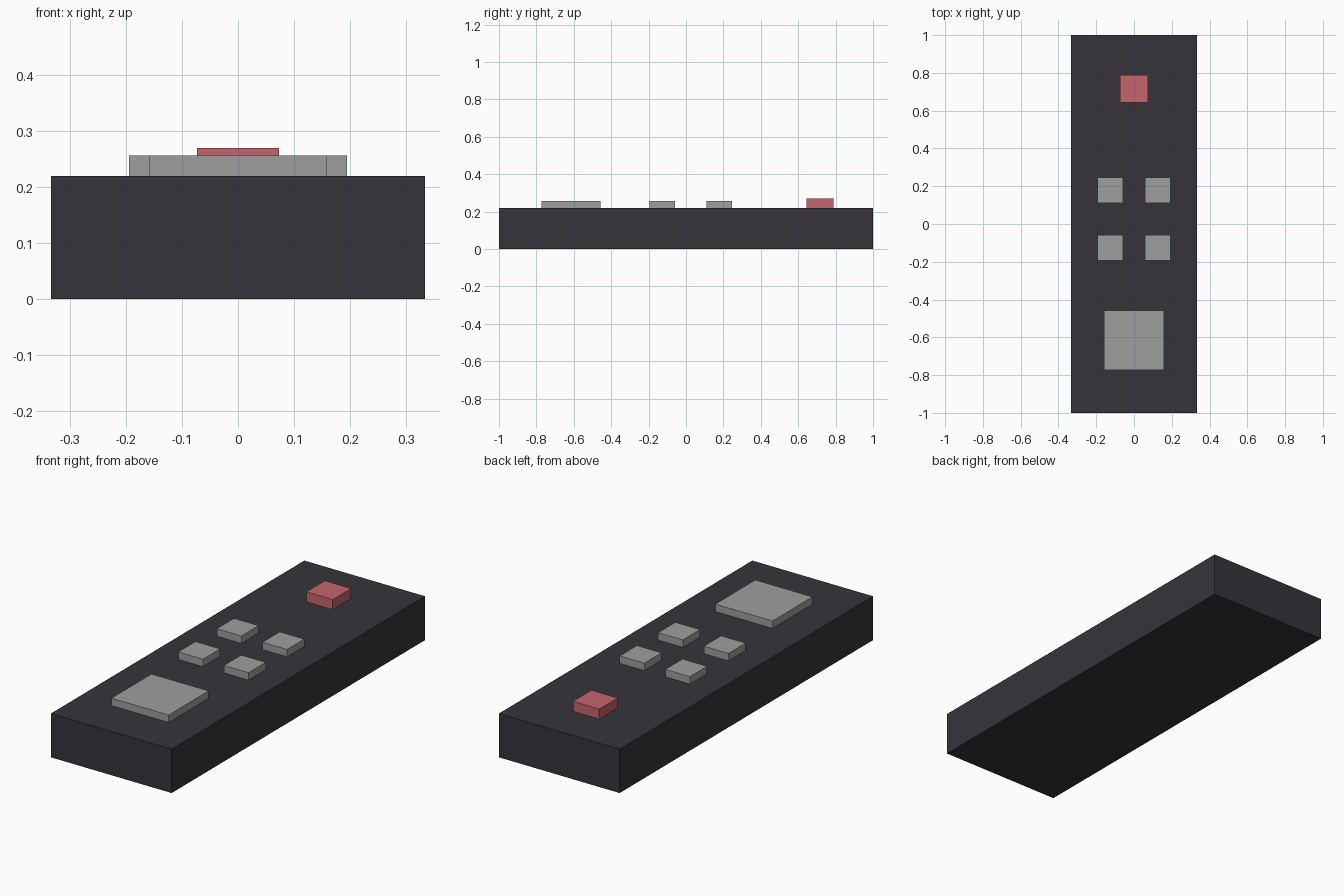
import bpy
import bmesh
from mathutils import Matrix, Vector

if "Cube" in bpy.data.objects:
    bpy.data.objects.remove(bpy.data.objects["Cube"], do_unlink=True)


def make_material(name, rgb):
    mat = bpy.data.materials.new(name)
    mat.use_nodes = True
    color = (*rgb, 1.0)
    mat.diffuse_color = color
    mat.node_tree.nodes["Principled BSDF"].inputs["Base Color"].default_value = color
    return mat


def make_box(name, x, y, width, depth, bottom, top, mat):
    """Flat-sided box centred on (x, y), spanning bottom to top."""
    bm = bmesh.new()
    place = Matrix.Translation(Vector((x, y, (bottom + top) / 2)))
    size = Matrix.Diagonal((width, depth, top - bottom, 1.0))
    bmesh.ops.create_cube(bm, size=1.0, matrix=place @ size)
    mesh = bpy.data.meshes.new(name)
    bm.to_mesh(mesh)
    bm.free()
    mesh.materials.append(mat)
    obj = bpy.data.objects.new(name, mesh)
    bpy.context.collection.objects.link(obj)
    return obj


charcoal = make_material("charcoal", (0.037, 0.034, 0.042))
grey = make_material("button grey", (0.335, 0.350, 0.345))
red = make_material("power red", (0.55, 0.13, 0.15))

BODY_TOP = 0.219
KEY_TOP = 0.256

# Handset body
make_box("body", 0, 0, 0.667, 2.0, 0, BODY_TOP, charcoal)

# Large square pad near the front
make_box("control_pad", 0, -0.615, 0.316, 0.316, BODY_TOP, KEY_TOP, grey)

# Two rows of small keys
for row, y in (("front", -0.126), ("back", 0.178)):
    for side, x in (("left", 0.126), ("right", -0.126)):
        make_box(f"{row}_{side}_key", x, y, 0.136, 0.136, BODY_TOP, KEY_TOP, grey)

# Taller power button near the back
make_box("power_button", 0, 0.716, 0.146, 0.146, BODY_TOP, 0.269, red)
